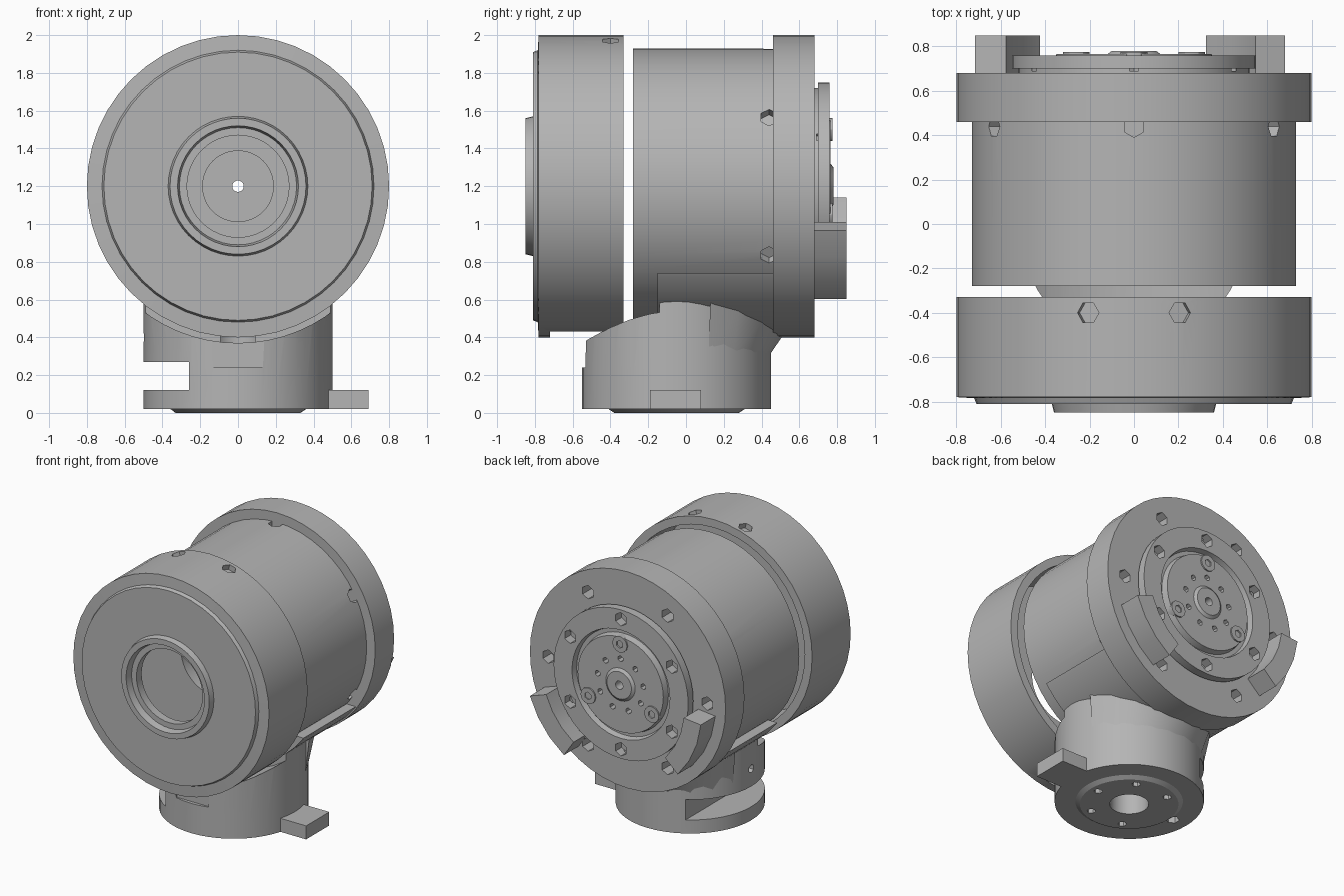
import bpy, bmesh, math
from mathutils import Vector, Matrix

cube = bpy.data.objects.get("Cube")
if cube:
    bpy.data.objects.remove(cube)

AXIS = Vector((0, 0, 1.2))      # centre of the horizontal barrel axis
NECK = Vector((0, -0.05, 0))    # centre of the vertical neck axis
Y, Z = Vector((0, 1, 0)), Vector((0, 0, 1))
SEGS = 48

metal = bpy.data.materials.new("grey_metal")
GREY = (0.46, 0.46, 0.46, 1)
metal.use_nodes = True
metal.diffuse_color = GREY
metal.node_tree.nodes["Principled BSDF"].inputs["Base Color"].default_value = GREY


def finish(name, bm):
    """Turn a bmesh into an object."""
    bmesh.ops.recalc_face_normals(bm, faces=bm.faces)
    mesh = bpy.data.meshes.new(name)
    bm.to_mesh(mesh)
    bm.free()
    mesh.materials.append(metal)
    obj = bpy.data.objects.new(name, mesh)
    bpy.context.collection.objects.link(obj)
    return obj


def lathe(name, profile, origin=AXIS, axis=Y):
    """Spin a closed (radius, height) loop around an axis."""
    bm = bmesh.new()
    side = Vector((1, 0, 0))
    other = axis.cross(side)
    rings = []
    for i in range(SEGS):
        a = math.tau * i / SEGS
        out = side * math.cos(a) + other * math.sin(a)
        rings.append([bm.verts.new(origin + out * r + axis * h) for r, h in profile])
    n = len(profile)
    for i in range(SEGS):
        p, q = rings[i], rings[(i + 1) % SEGS]
        for j in range(n):
            k = (j + 1) % n
            bm.faces.new((p[j], p[k], q[k], q[j]))
    return finish(name, bm)


def rod(bm, centre, direction, r, length, segs=6):
    rot = direction.to_track_quat('Z', 'Y').to_matrix().to_4x4()
    bmesh.ops.create_cone(bm, cap_ends=True, segments=segs, radius1=r, radius2=r,
                          depth=length, matrix=Matrix.Translation(centre) @ rot)


def box(bm, lo, hi):
    lo, hi = Vector(lo), Vector(hi)
    bmesh.ops.create_cube(bm, size=1, matrix=Matrix.Translation((lo + hi) / 2)
                          @ Matrix.Diagonal((*(hi - lo), 1)))


def radial(deg):
    a = math.radians(deg)
    return Vector((math.cos(a), 0, math.sin(a)))


def cut(obj, bm):
    """Subtract the shapes in bm from obj."""
    cutter = finish("cutter", bm)
    cutter.hide_render = True
    mod = obj.modifiers.new("cut", 'BOOLEAN')
    mod.operation, mod.solver, mod.object = 'DIFFERENCE', 'EXACT', cutter
    bpy.context.view_layer.objects.active = obj
    bpy.ops.object.modifier_apply(modifier=mod.name)
    bpy.data.objects.remove(cutter)


parts = []

# Front cap: open-backed shell with a raised collar round its opening
cap = lathe("front_cap", [(.8, -.33), (.8, -.78), (.72, -.785), (.71, -.81), (.37, -.81),
                          (.36, -.85), (.32, -.85), (.31, -.8), (.27, -.8), (.27, -.74),
                          (.74, -.74), (.74, -.33)])
bm = bmesh.new()
box(bm, (-.4, -.72, .2), (.4, -.3, .43))
for deg in (75, 105):
    rod(bm, AXIS + radial(deg) * .8 + Y * -.4, radial(deg), .05, .08)
cut(cap, bm)
parts.append(cap)

# Main barrel with small screw pockets beside the flange
barrel = lathe("barrel", [(.27, -.28), (.73, -.28), (.73, .47), (.27, .47)])
bm = bmesh.new()
for deg in range(30, 390, 60):
    rod(bm, AXIS + radial(deg) * .73 + Y * .44, radial(deg), .05, .12)
cut(barrel, bm)
parts.append(barrel)

# Saddle thickening the underside of the barrel
saddle = lathe("saddle", [(.6, -.15), (.79, -.15), (.79, .47), (.6, .47)])
bm = bmesh.new()
box(bm, (-1, -1, .74), (1, 1, 2.2))
cut(saddle, bm)
parts.append(saddle)

# Rear flange with six bolt holes
flange = lathe("rear_flange", [(.5, .46), (.8, .46), (.8, .68), (.5, .68)])
bm = bmesh.new()
for deg in range(0, 360, 60):
    rod(bm, AXIS + radial(deg) * .65 + Y * .68, Y, .05, .2)
cut(flange, bm)
parts.append(flange)

# Output plate with a ring groove, bolt holes and a centre pinhole
plate = lathe("output_plate", [(.03, .57), (.19, .57), (.19, .6), (.52, .6), (.52, .7),
                               (.55, .7), (.55, .76), (.4, .76), (.39, .72), (.36, .72),
                               (.35, .765), (.12, .765), (.1, .78), (.03, .78)])
bm = bmesh.new()
for deg in range(30, 390, 60):
    rod(bm, AXIS + radial(deg) * .48 + Y * .76, Y, .05, .14)
for i in range(9):
    rod(bm, AXIS + radial(50 + 40 * i) * .19 + Y * .765, Y, .022, .1)
cut(plate, bm)
parts.append(plate)

# Three bolt bosses on the output plate
for i, deg in enumerate((90, 210, 330)):
    bm = bmesh.new()
    rod(bm, AXIS + radial(deg) * .3 + Y * .745, Y, .06, .06, 12)
    boss = finish(f"bolt_boss_{i + 1}", bm)
    bm = bmesh.new()
    rod(bm, AXIS + radial(deg) * .3 + Y * .78, Y, .028, .05)
    cut(boss, bm)
    parts.append(boss)

# Curved stop blocks on the flange
for name, start in (("left_stop", -56), ("right_stop", 186)):
    bm = bmesh.new()
    grid = []
    for i in range(4):
        d = radial(start + 37 * i / 3)
        grid.append([bm.verts.new(AXIS + d * r + Y * y)
                     for r, y in ((.58, .67), (.72, .67), (.72, .85), (.58, .85))])
    for p, q in zip(grid, grid[1:]):
        for j in range(4):
            k = (j + 1) % 4
            bm.faces.new((p[j], p[k], q[k], q[j]))
    bm.faces.new(grid[0])
    bm.faces.new(grid[-1])
    parts.append(finish(name, bm))

# Neck: hollow foot, scooped under the cap, slotted on one side
neck = lathe("neck", [(.13, 0), (.33, 0), (.36, .02), (.5, .02), (.5, .66), (.13, .66)],
             NECK, Z)
bm = bmesh.new()
rod(bm, AXIS + Y * -.64, Y, .83, 1, 64)
cut(neck, bm)
bm = bmesh.new()
box(bm, (-.7, -.7, .12), (-.26, .7, .27))
rod(bm, Vector((-.38, -.05, .05)), Z, .045, .1)
rod(bm, Vector((-.5, -.05, .4)), Vector((1, 0, 0)), .03, .1)
for deg in range(0, 360, 60):
    if deg != 180:
        d = radial(deg)
        rod(bm, NECK + Vector((d.x, d.z, 0)) * .27, Z, .03, .1)
cut(neck, bm)
# Shallow front recess, narrower at its foot
bm = bmesh.new()
box(bm, (-.15, -.7, .24), (.15, -.525, .6))
for v in bm.verts:
    if v.co.z < .3:
        v.co.x *= .88
cut(neck, bm)
parts.append(neck)

# Flare joining the back of the neck to the flange
bm = bmesh.new()
lower, upper = [], []
for i in range(9):
    a = math.radians(20 + 140 * i / 8)
    d = Vector((math.cos(a), math.sin(a), 0))
    lower.append(bm.verts.new(NECK + d * .495 + Z * .31))
    flared = NECK + d * (.5 + .07 * math.sin(a))
    upper.append(bm.verts.new(flared + Z * (1.21 - math.sqrt(.79 ** 2 - flared.x ** 2))))
bm.faces.new(lower)
bm.faces.new(upper)
bm.faces.new((lower[0], lower[-1], upper[-1], upper[0]))
for i in range(8):
    bm.faces.new((lower[i], lower[i + 1], upper[i + 1], upper[i]))
parts.append(finish("neck_flare", bm))

# Side tab on the foot
bm = bmesh.new()
box(bm, (.44, -.19, .02), (.69, .08, .12))
parts.append(finish("side_tab", bm))

# Smooth the round walls, keep edges crisp
bpy.ops.object.select_all(action='DESELECT')
for obj in parts:
    obj.select_set(True)
bpy.context.view_layer.objects.active = parts[0]
bpy.ops.object.shade_smooth_by_angle(angle=math.radians(30))
